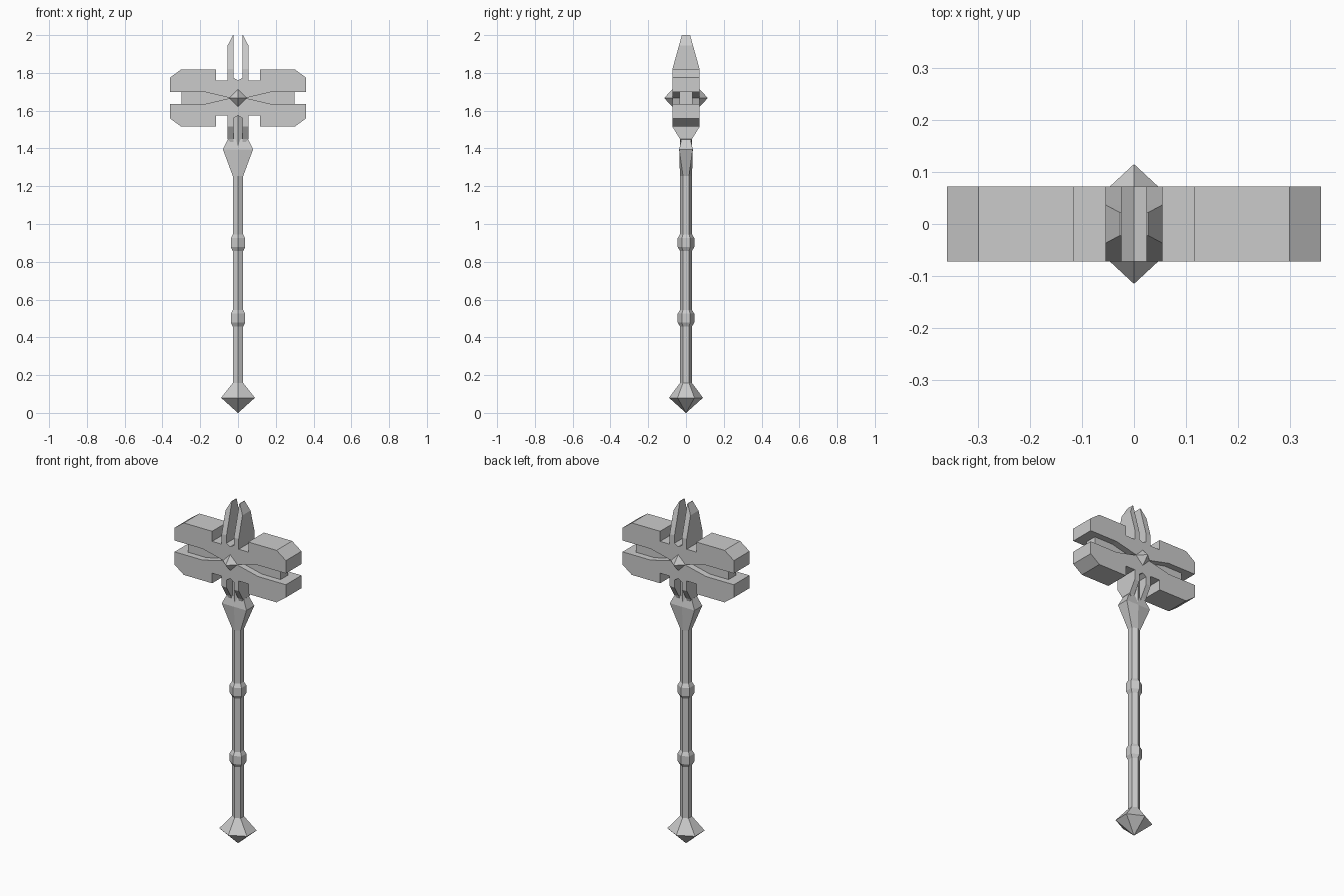
import bpy, bmesh
from math import sin, cos, radians

if "Cube" in bpy.data.objects:
    bpy.data.objects.remove(bpy.data.objects["Cube"])

steel = bpy.data.materials.new("plain_grey")
steel.use_nodes = True
grey = (0.6, 0.6, 0.6, 1)
steel.diffuse_color = grey
steel.node_tree.nodes["Principled BSDF"].inputs["Base Color"].default_value = grey

MID = 1.667  # height of the head centre


def finish(bm, name):
    bmesh.ops.recalc_face_normals(bm, faces=bm.faces)
    mesh = bpy.data.meshes.new(name)
    bm.to_mesh(mesh)
    bm.free()
    mesh.materials.append(steel)
    obj = bpy.data.objects.new(name, mesh)
    bpy.context.collection.objects.link(obj)
    return obj


def loft(name, rings):
    """Skin a stack of equal-sized point rings and cap both ends."""
    bm = bmesh.new()
    rows = [[bm.verts.new(p) for p in ring] for ring in rings]
    for a, b in zip(rows, rows[1:]):
        for i in range(len(a)):
            j = (i + 1) % len(a)
            bm.faces.new((a[i], a[j], b[j], b[i]))
    bm.faces.new(rows[0])
    bm.faces.new(rows[-1])
    return finish(bm, name)


def hexagon(r, z, wide=1.0):
    return [(r * wide * sin(radians(60 * i)), -r * cos(radians(60 * i)), z)
            for i in range(6)]


def slab(name, outline, depth):
    """Extrude an x-z outline to both sides of y = 0."""
    return loft(name, [[(x, y, z) for x, z in outline] for y in (-depth, depth)])


# Hexagonal shaft with two grip rings
loft("shaft", [hexagon(0.032, 0.14), hexagon(0.032, 1.6)])
for name, z in (("lower_grip_ring", 0.5), ("upper_grip_ring", 0.9)):
    loft(name, [hexagon(r, z + dz) for r, dz in
                ((0.032, -0.042), (0.044, -0.022), (0.044, 0.025), (0.032, 0.045))])

# Faceted pommel
loft("pommel", [hexagon(0.001, 0), hexagon(0.09, 0.08, 1.15), hexagon(0.032, 0.158)])


# Collar flaring sideways below the head
def collar_ring(x, y, z):
    return [(0, -y, z), (x, -y, z), (x, y, z), (0, y, z), (-x, y, z), (-x, -y, z)]


loft("collar", [hexagon(0.032, 1.255), collar_ring(0.08, 0.036, 1.395),
                collar_ring(0.053, 0.024, 1.45)])

# Double hammer head: a quarter outline mirrored up-down and left-right
quarter = [(0, 0.093), (0.025, 0.108), (0.025, 0.093), (0.117, 0.093), (0.117, 0.152),
           (0.3, 0.152), (0.36, 0.108), (0.36, 0.033), (0.18, 0.033)]
half = quarter + [(0.04, 0)] + [(x, -z) for x, z in reversed(quarter)]
outline = half + [(-x, z) for x, z in reversed(half[1:-1])]
slab("hammer_head", [(x, MID + z) for x, z in outline], 0.072)

# Recessed core visible in the side slots
slab("head_core", [(-0.3, MID - 0.05), (0.3, MID - 0.05),
                   (0.3, MID + 0.05), (-0.3, MID + 0.05)], 0.035)


# Paired prongs above and below the head, thinning towards their tips
def prong(name, side, rows):
    loft(name, [[(side * 0.024, -y, z), (side * x, -y, z),
                 (side * x, y, z), (side * 0.024, y, z)] for x, y, z in rows])


for word, side in (("left", 1), ("right", -1)):
    prong(word + "_top_prong", side,
          [(0.055, 0.072, 1.74), (0.055, 0.072, 1.82),
           (0.055, 0.037, 1.945), (0.027, 0.022, 2.0)])
    prong(word + "_bottom_prong", side,
          [(0.055, 0.072, 1.59), (0.055, 0.072, 1.515),
           (0.055, 0.032, 1.45), (0.027, 0.022, 1.415)])

# Pyramid studs on the front and back
for word, s in (("front", -1), ("back", 1)):
    loft(word + "_stud", [[(r * dx, s * y, MID + r * dz) for dx, dz in
                           ((1, 0), (0, 1), (-1, 0), (0, -1))]
                          for r, y in ((0.049, 0.07), (0.0005, 0.115))])
